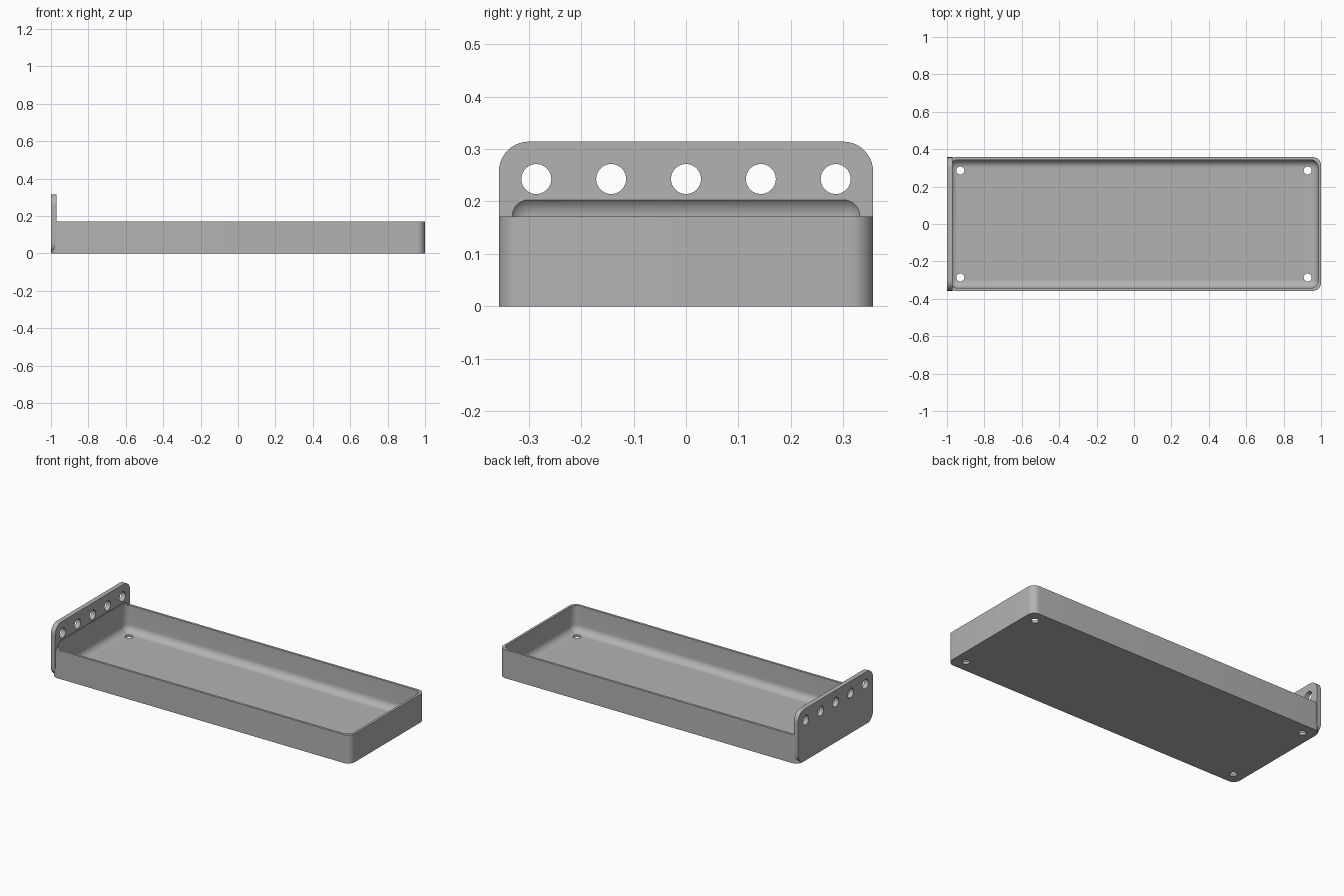
import bpy, bmesh
from mathutils import Matrix

if "Cube" in bpy.data.objects:
    bpy.data.objects.remove(bpy.data.objects["Cube"])

U = 1 / 70  # design unit: the tray is 140 units long

grey = bpy.data.materials.new("grey plastic")
grey.use_nodes = True
COLOUR = (0.45, 0.45, 0.45, 1)
grey.diffuse_color = COLOUR
grey.node_tree.nodes["Principled BSDF"].inputs["Base Color"].default_value = COLOUR


def finish(name, bm):
    bm.normal_update()
    mesh = bpy.data.meshes.new(name)
    bm.to_mesh(mesh)
    bm.free()
    mesh.materials.append(grey)
    obj = bpy.data.objects.new(name, mesh)
    bpy.context.collection.objects.link(obj)
    return obj


def rounded_box(name, low, high, radius, axis=None, segments=10):
    """Box with edges along one axis rounded, or every edge if axis is None."""
    size = [(b - a) * U for a, b in zip(low, high)]
    centre = [(a + b) / 2 * U for a, b in zip(low, high)]
    bm = bmesh.new()
    bmesh.ops.create_cube(bm, size=1, matrix=Matrix.Translation(centre) @ Matrix.Diagonal((*size, 1)))
    edges = [e for e in bm.edges if axis is None
             or abs((e.verts[0].co - e.verts[1].co)[axis]) > 1e-4]
    bmesh.ops.bevel(bm, geom=edges, offset=radius * U, offset_type='OFFSET',
                    segments=segments, profile=0.5, affect='EDGES')
    return finish(name, bm)


def drill(name, centre, radius, length, axis):
    """Cylindrical cutter along x or z."""
    bm = bmesh.new()
    turn = Matrix.Rotation(1.5707963, 4, 'Y') if axis == 'X' else Matrix()
    bmesh.ops.create_cone(bm, cap_ends=True, segments=40, radius1=radius * U, radius2=radius * U,
                          depth=length * U,
                          matrix=Matrix.Translation([c * U for c in centre]) @ turn)
    return finish(name, bm)


def combine(target, other, operation):
    """Apply a boolean and discard the second object."""
    other.hide_render = True
    mod = target.modifiers.new(other.name, 'BOOLEAN')
    mod.operation, mod.object, mod.solver = operation, other, 'EXACT'
    bpy.context.view_layer.objects.active = target
    bpy.ops.object.modifier_apply(modifier=mod.name)
    bpy.data.objects.remove(other)


# Tray body with rounded upright corners, joined to the end plate
tray = rounded_box("tray_with_end_plate", (-70, -25, 0), (70, 25, 12), 3, axis=2)
plate = rounded_box("end_plate", (-70, -25, 0), (-68, 25, 22), 4, axis=0)
combine(tray, plate, 'UNION')

# Soft-edged hollow, which also bites slightly into the plate
hollow = rounded_box("hollow_cutter", (-69, -24, 1), (69, 24, 15), 3)
combine(tray, hollow, 'DIFFERENCE')

# Row of holes in the plate
for i in range(-2, 3):
    combine(tray, drill("plate_hole_cutter", (-69, i * 10, 17), 2, 8, 'X'), 'DIFFERENCE')

# Screw holes in the four floor corners
for x in (-65, 65):
    for y in (-20, 20):
        combine(tray, drill("screw_hole_cutter", (x, y, 0.5), 1.5, 4, 'Z'), 'DIFFERENCE')

# Smooth rounded areas, keep crisp edges
bpy.ops.object.select_all(action='DESELECT')
tray.select_set(True)
bpy.context.view_layer.objects.active = tray
bpy.ops.object.shade_smooth_by_angle(angle=0.5)
